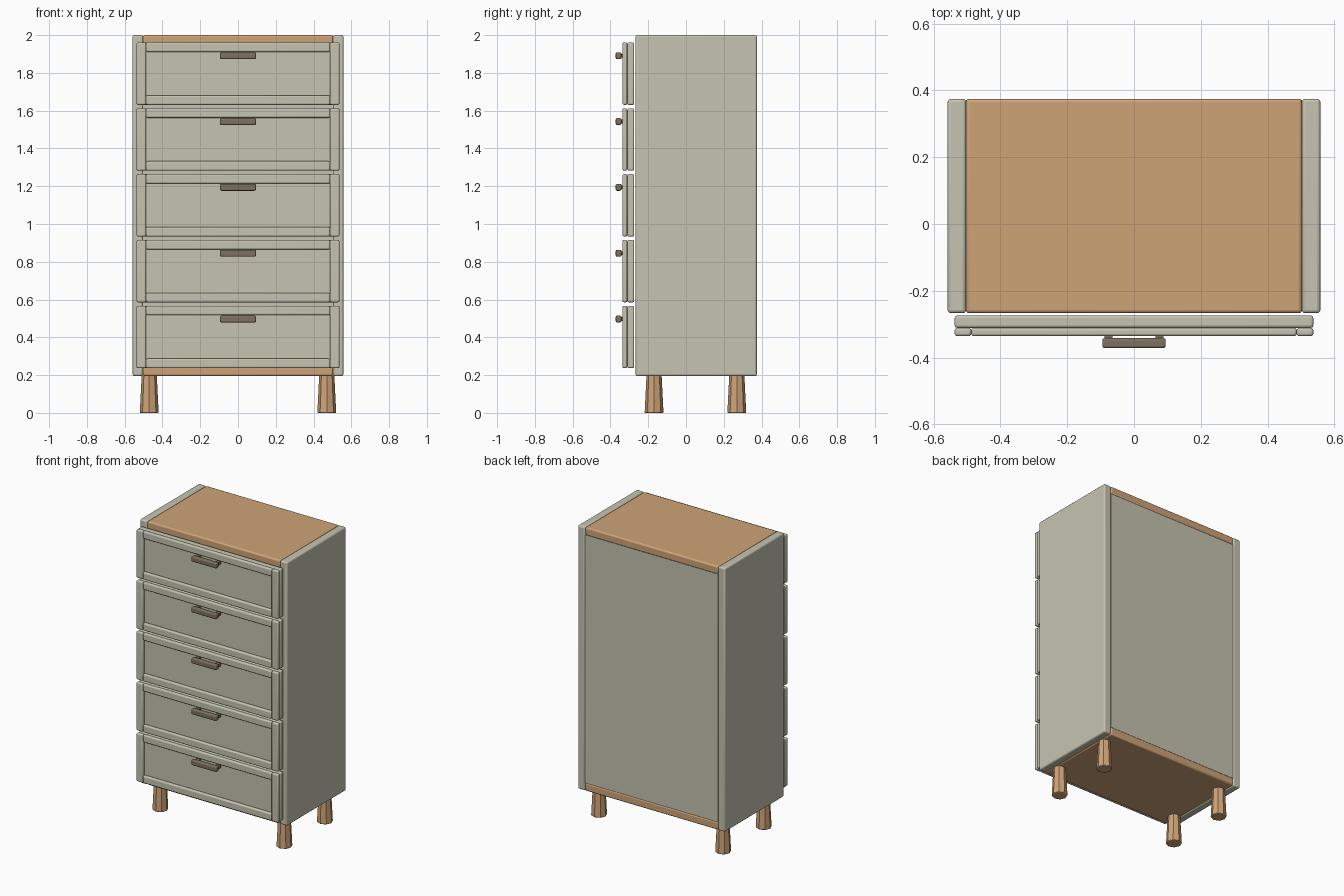
import bpy, math

if "Cube" in bpy.data.objects:
    bpy.data.objects.remove(bpy.data.objects["Cube"])


def material(name, rgb):
    m = bpy.data.materials.new(name)
    m.diffuse_color = (*rgb, 1)
    m.use_nodes = True
    m.node_tree.nodes["Principled BSDF"].inputs["Base Color"].default_value = m.diffuse_color
    return m


SAGE = material("sage paint", (0.56, 0.55, 0.44))
WOOD = material("warm wood", (0.62, 0.37, 0.185))
METAL = material("aged bronze", (0.21, 0.165, 0.115))


def finish(ob, name, mat, bevel, segments=3):
    ob.name = name
    ob.data.materials.append(mat)
    if bevel:
        mod = ob.modifiers.new("soft edges", 'BEVEL')
        mod.width = bevel
        mod.segments = segments
        mod.limit_method = 'ANGLE'
        mod.angle_limit = math.radians(50)
    bpy.ops.object.shade_smooth_by_angle(angle=math.radians(35))
    return ob


def box(name, x, y, z, mat, bevel=0.008):
    """Rounded box given by its (min, max) extent on each axis."""
    spans = (x, y, z)
    bpy.ops.mesh.primitive_cube_add(size=1, location=[(a + b) / 2 for a, b in spans])
    ob = bpy.context.object
    ob.scale = [b - a for a, b in spans]
    bpy.ops.object.transform_apply(location=False, rotation=False, scale=True)
    return finish(ob, name, mat, bevel)


# Carcass
FRONT, BACK, LOW, HIGH = -0.267, 0.375, 0.195, 2.0
IN, OUT = 0.503, 0.558
for side, (a, b) in (("left", (-OUT, -IN)), ("right", (IN, OUT))):
    box(f"{side}_side_panel", (a, b), (FRONT, BACK), (LOW, HIGH), SAGE, 0.01)
box("top_panel", (-IN, IN), (FRONT, BACK), (HIGH - 0.055, HIGH), WOOD, 0.01)
box("bottom_panel", (-IN, IN), (FRONT, BACK), (LOW, LOW + 0.055), WOOD, 0.01)
box("back_panel", (-IN, IN), (BACK - 0.03, BACK - 0.003), (LOW + 0.053, HIGH - 0.053), SAGE, 0)

# Drawers: slab, raised frame and bar handle
W, FRAME = 0.537, 0.05
for i in range(5):
    z0 = 0.237 + i * 0.3485
    z1 = z0 + 0.33
    n = f"drawer_{i + 1}"
    box(f"{n}_front", (-W, W), (-0.311, -0.274), (z0, z1), SAGE)
    face = (-0.336, -0.311)
    box(f"{n}_left_stile", (-W, FRAME - W), face, (z0, z1), SAGE)
    box(f"{n}_right_stile", (W - FRAME, W), face, (z0, z1), SAGE)
    box(f"{n}_bottom_rail", (FRAME - W, W - FRAME), face, (z0, z0 + FRAME), SAGE)
    box(f"{n}_top_rail", (FRAME - W, W - FRAME), face, (z1 - FRAME, z1), SAGE)
    zh = z1 - 0.07
    box(f"{n}_handle", (-0.095, 0.095), (-0.372, -0.342), (zh - 0.018, zh + 0.018), METAL, 0.007)
    for s in (-1, 1):
        xp = s * 0.076
        box(f"{n}_handle_post", (xp - 0.012, xp + 0.012), (-0.345, -0.309),
            (zh - 0.01, zh + 0.01), METAL, 0)

# Legs, flared towards the floor
for x in (-0.47, 0.47):
    for y in (-0.169, 0.269):
        bpy.ops.mesh.primitive_cone_add(vertices=8, radius1=0.05, radius2=0.04, depth=0.2,
                                        location=(x, y, 0.1))
        finish(bpy.context.object, "leg", WOOD, 0.004, 2)
